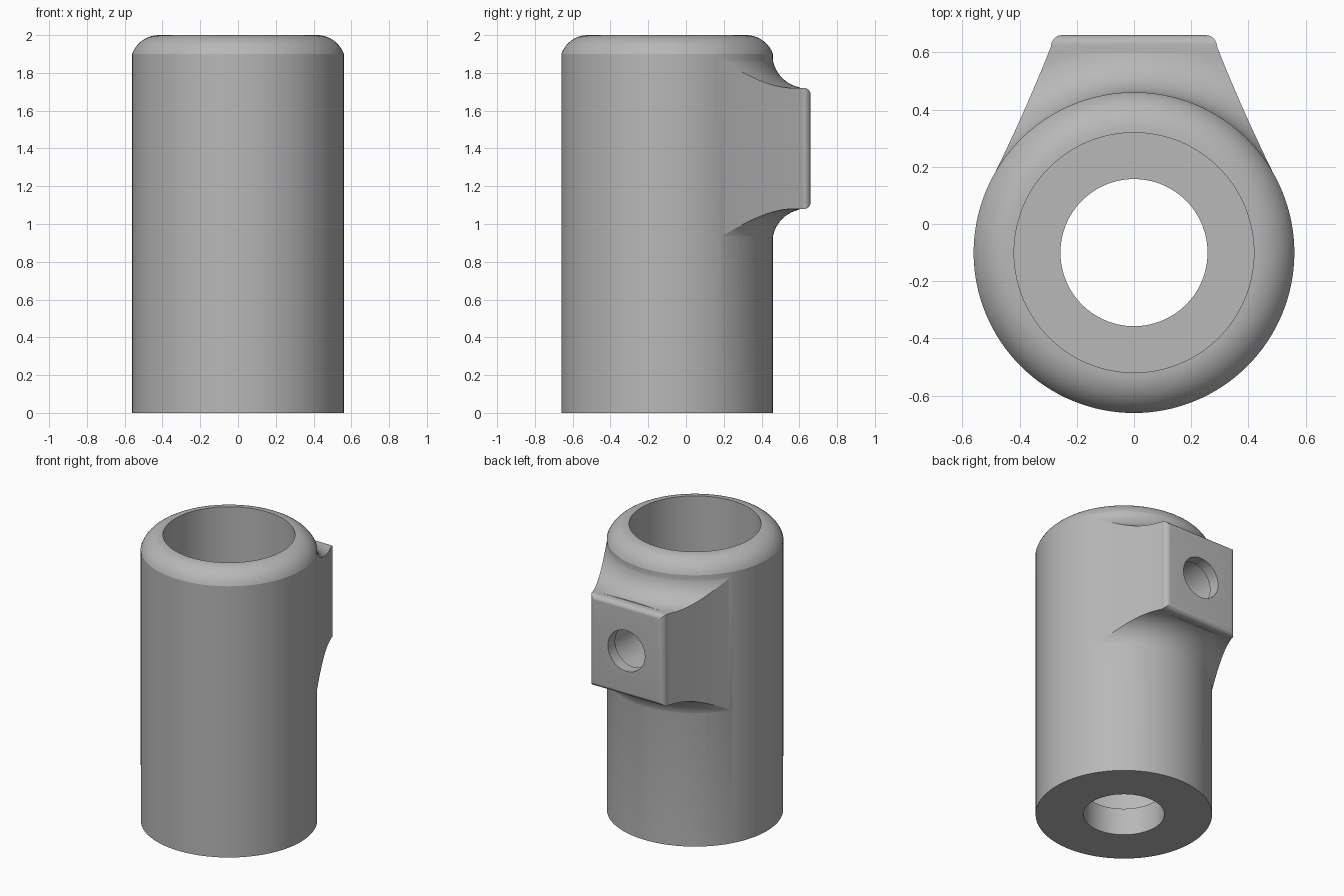
import bpy, bmesh, math
from mathutils import Vector, Matrix

cube = bpy.data.objects.get("Cube")
if cube:
    bpy.data.objects.remove(cube, do_unlink=True)

AXIS_Y = -0.1      # the tube axis sits forward of the centre
R, H = 0.56, 2.0   # tube radius and height
BACK = 0.66        # flat mounting face
Z_LOW, Z_HIGH = 1.08, 1.72

grey = bpy.data.materials.new("plain_grey")
grey.use_nodes = True
grey.diffuse_color = (0.48, 0.48, 0.48, 1)
grey.node_tree.nodes["Principled BSDF"].inputs["Base Color"].default_value = grey.diffuse_color


def make(name, bm):
    bmesh.ops.recalc_face_normals(bm, faces=bm.faces)
    mesh = bpy.data.meshes.new(name)
    bm.to_mesh(mesh)
    bm.free()
    mesh.materials.append(grey)
    ob = bpy.data.objects.new(name, mesh)
    bpy.context.collection.objects.link(ob)
    return ob


def arc(cx, cy, r, start, end, n=10):
    angles = [math.radians(start + (end - start) * i / n) for i in range(n + 1)]
    return [(cx + r * math.cos(a), cy + r * math.sin(a)) for a in angles]


def lathe(name, profile, n=128):
    """Closed (radius, z) profile turned around the tube axis."""
    bm = bmesh.new()
    rings = []
    for i in range(n):
        a = math.tau * i / n
        rings.append([bm.verts.new((r * math.cos(a), AXIS_Y + r * math.sin(a), z))
                      for r, z in profile])
    for i in range(n):
        a, b = rings[i], rings[(i + 1) % n]
        for j in range(len(profile)):
            k = (j + 1) % len(profile)
            bm.faces.new((a[j], b[j], b[k], a[k]))
    return make(name, bm)


def prism(name, points, direction):
    bm = bmesh.new()
    face = bm.faces.new([bm.verts.new(p) for p in points])
    new = bmesh.ops.extrude_face_region(bm, geom=[face])["geom"]
    bmesh.ops.translate(bm, vec=direction,
                        verts=[v for v in new if isinstance(v, bmesh.types.BMVert)])
    return make(name, bm)


def drill(name, radius, y0, y1, z):
    bm = bmesh.new()
    bmesh.ops.create_cone(bm, cap_ends=True, segments=64, radius1=radius, radius2=radius,
                          depth=y1 - y0,
                          matrix=Matrix.Translation((0, (y0 + y1) / 2, z))
                          @ Matrix.Rotation(math.pi / 2, 4, 'X'))
    return make(name, bm)


def combine(ob, tool, operation):
    mod = ob.modifiers.new("combine", 'BOOLEAN')
    mod.operation, mod.solver, mod.object = operation, 'EXACT', tool
    tool.hide_render = True
    bpy.context.view_layer.objects.active = ob
    bpy.ops.object.modifier_apply(modifier=mod.name)
    bpy.data.objects.remove(tool, do_unlink=True)


# Tube with a rounded top, wide bore and narrow bottom opening
tilt = math.degrees(math.asin(1 / 3))
tube = lathe("tube_body", [(0.257, 0), (R, 0)]
             + arc(0.419, 1.85, 0.15, tilt, 90)
             + [(0.419, 0.19), (0.257, 0.19)])

# Flange whose concave fillets sweep around the tube
F = 0.18
flange = lathe("mounting_boss", [(0.5, Z_LOW - F)]
               + arc(R + F - 0.003, Z_LOW - F, F, 180, 90, 14)
               + [(0.95, Z_LOW), (0.95, Z_HIGH)]
               + arc(R + F - 0.003, Z_HIGH + F, F, 270, 180, 14)
               + [(0.5, Z_HIGH + F)])

# Plan outline of the boss: rounded corner, then a side flaring onto the tube
p0, p1, p2 = Vector((0.29, 0.62)), Vector((0.384, 0.383)), Vector((0.5, 0.15))
side = [(0.45, 0.05)]
for i in range(17):
    t = i / 16
    side.append(tuple(p2 * (1 - t) ** 2 + p1 * 2 * t * (1 - t) + p0 * t * t))
side += arc(0.25, BACK - 0.04, 0.04, 15, 90, 8)
outline = side + [(-x, y) for x, y in reversed(side)]
combine(flange, prism("plan_cutter", [(x, y, 0.5) for x, y in outline], (0, 0, 2)), 'INTERSECT')

# Rounded upper and lower edges of the mounting face
C = 0.035
section = ([(0, 0.5), (0.6, 0.5), (0.6, Z_LOW)]
           + arc(BACK - C, Z_LOW + C, C, -90, 0, 8)
           + arc(BACK - C, Z_HIGH - C, C, 0, 90, 8)
           + [(0.6, Z_HIGH), (0.6, 2.2), (0, 2.2)])
combine(flange, prism("edge_cutter", [(-1, y, z) for y, z in section], (2, 0, 0)), 'INTERSECT')
combine(tube, flange, 'UNION')

# Screw hole, widening towards the bore
middle = (Z_LOW + Z_HIGH) / 2
combine(tube, drill("screw_hole", 0.143, 0.1, 0.8, middle), 'DIFFERENCE')
combine(tube, drill("inner_hole", 0.17, 0.1, BACK - 0.08, middle), 'DIFFERENCE')

tube.name = "tube_with_mounting_boss"
bpy.ops.object.select_all(action='DESELECT')
tube.select_set(True)
bpy.context.view_layer.objects.active = tube
bpy.ops.object.shade_smooth_by_angle(angle=math.radians(16))
